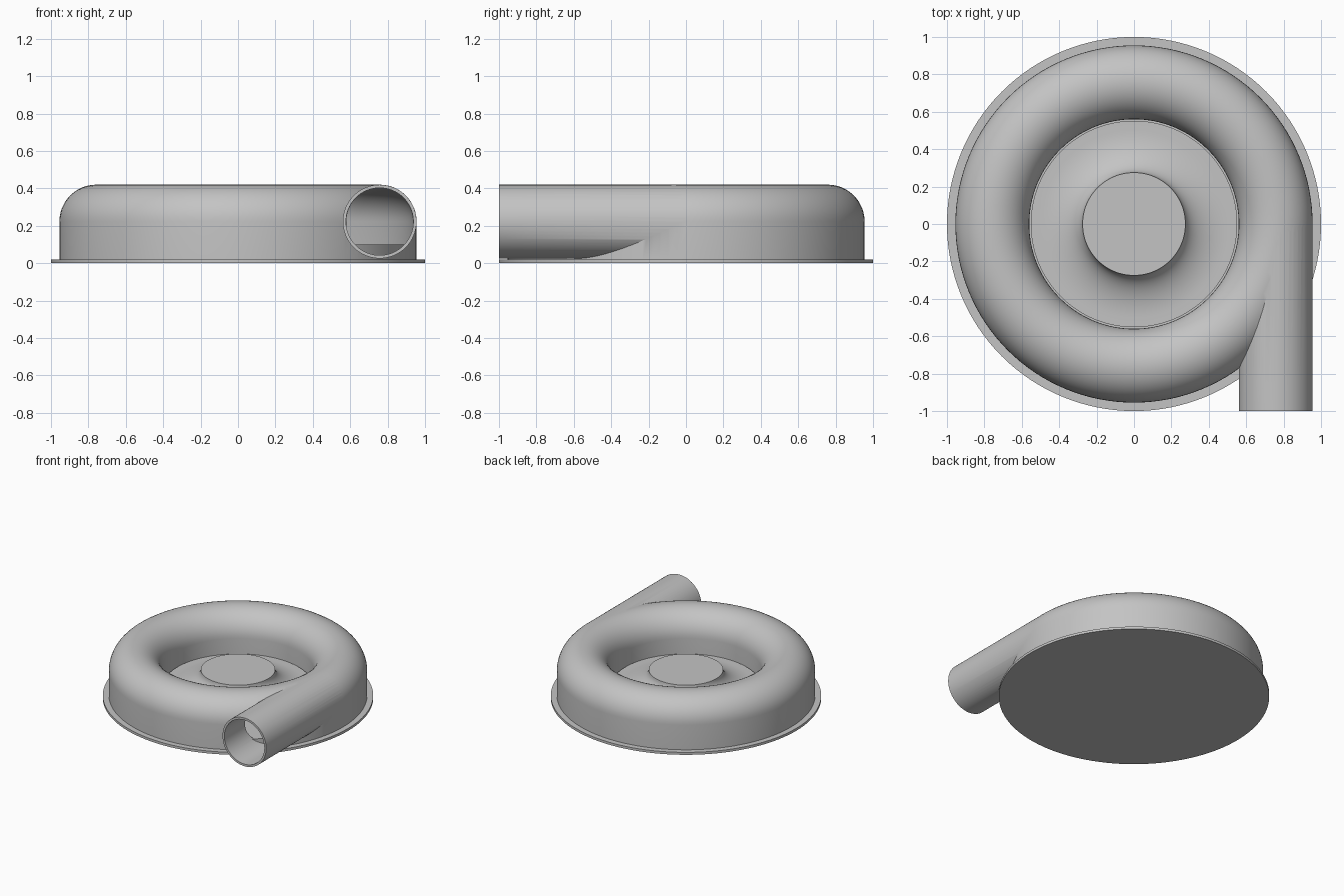
import bpy, bmesh, math
from mathutils import Matrix

cube = bpy.data.objects.get("Cube")
if cube:
    bpy.data.objects.remove(cube, do_unlink=True)

grey = bpy.data.materials.new("plain grey")
grey.use_nodes = True
grey.diffuse_color = (0.55, 0.55, 0.55, 1)
for node in grey.node_tree.nodes:
    if node.type == 'BSDF_PRINCIPLED':
        node.inputs["Base Color"].default_value = grey.diffuse_color

TUBE_R, TUBE_Z = 0.7575, 0.2225   # centre line of the volute tube
FLOOR = 0.10


def finish(name, bm):
    bmesh.ops.remove_doubles(bm, verts=bm.verts, dist=1e-5)
    bmesh.ops.recalc_face_normals(bm, faces=bm.faces)
    mesh = bpy.data.meshes.new(name)
    bm.to_mesh(mesh)
    bm.free()
    mesh.materials.append(grey)
    obj = bpy.data.objects.new(name, mesh)
    bpy.context.collection.objects.link(obj)
    return obj


def lathe(name, profile, closed=False):
    """Spin an (r, z) profile about the vertical axis."""
    bm = bmesh.new()
    verts = [bm.verts.new((r, 0, z)) for r, z in profile]
    edges = [bm.edges.new(pair) for pair in zip(verts, verts[1:])]
    if closed:
        edges.append(bm.edges.new((verts[-1], verts[0])))
    bmesh.ops.spin(bm, geom=verts + edges, cent=(0, 0, 0), axis=(0, 0, 1),
                   angle=math.tau, steps=128, use_merge=True)
    return finish(name, bm)


def arch(radius, bottom):
    """Cross-section with straight legs and a half-round top."""
    arc = [(TUBE_R - radius * math.cos(math.pi * i / 24),
            TUBE_Z + radius * math.sin(math.pi * i / 24)) for i in range(25)]
    return [(TUBE_R - radius, bottom)] + arc + [(TUBE_R + radius, bottom)]


def pipe(name, radius, y0, y1):
    bm = bmesh.new()
    place = Matrix.Translation((TUBE_R, (y0 + y1) / 2, TUBE_Z)) @ Matrix.Rotation(math.pi / 2, 4, 'X')
    bmesh.ops.create_cone(bm, cap_ends=True, segments=64, radius1=radius,
                          radius2=radius, depth=y1 - y0, matrix=place)
    return finish(name, bm)


def combine(target, tool, operation):
    tool.hide_render = True
    mod = target.modifiers.new(operation.lower(), 'BOOLEAN')
    mod.operation, mod.object, mod.solver = operation, tool, 'EXACT'
    bpy.context.view_layer.objects.active = target
    bpy.ops.object.modifier_apply(modifier=mod.name)
    bpy.data.objects.remove(tool, do_unlink=True)


# Hollow volute casing with its tangential outlet pipe
casing = lathe("volute_casing", arch(0.1975, 0.015), closed=True)
combine(casing, pipe("outlet_pipe", 0.197, -1.0, 0.0), 'UNION')
combine(casing, lathe("cavity", arch(0.1785, FLOOR - 0.02), closed=True), 'DIFFERENCE')
combine(casing, pipe("outlet_bore", 0.18, -1.1, -0.01), 'DIFFERENCE')

# Raised floor inside the casing
floor = lathe("casing_floor", [(0.57, 0.015), (0.945, 0.015), (0.945, FLOOR), (0.57, FLOOR)], closed=True)

# Flared hub in the central opening
flare = [(0.275 + 0.23 * (1 - math.cos(a)), 0.23 - 0.13 * math.sin(a))
         for a in (math.pi / 2 * i / 16 for i in range(17))]
hub = lathe("flared_hub", [(0, 0.23)] + flare + [(0.552, FLOOR), (0.552, 0.015), (0, 0.015)])

# Round back plate
plate = lathe("back_plate", [(0, 0), (1, 0), (1, 0.02), (0, 0.02)])

bpy.ops.object.select_all(action='DESELECT')
for part in (casing, floor, hub, plate):
    part.select_set(True)
bpy.context.view_layer.objects.active = casing
bpy.ops.object.shade_smooth_by_angle(angle=math.radians(30))
